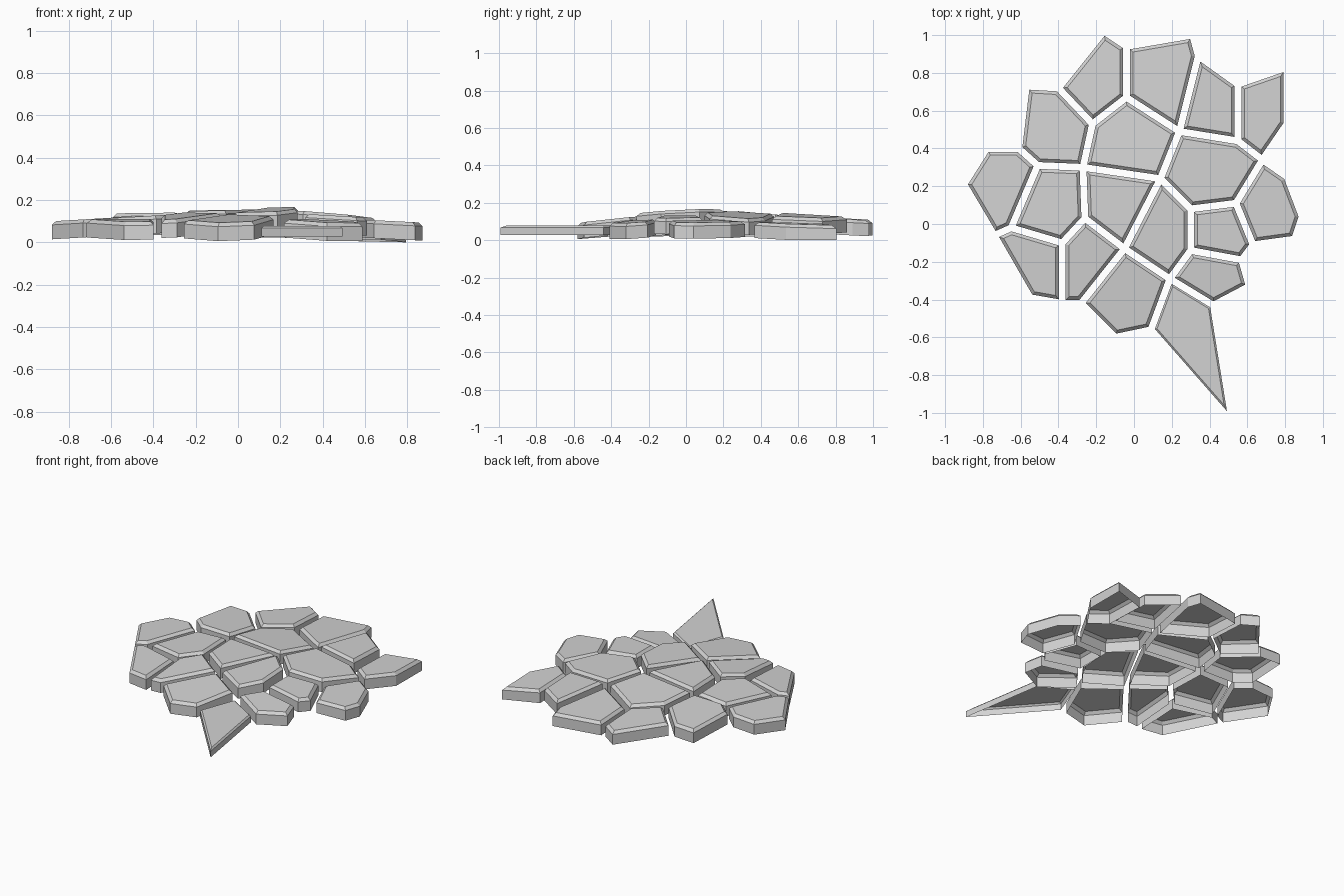
import bpy
import bmesh
from mathutils import Vector

default_cube = bpy.data.objects.get("Cube")
if default_cube:
    bpy.data.objects.remove(default_cube, do_unlink=True)

# One plain stone colour
grey = (0.65, 0.65, 0.65, 1.0)
stone_grey = bpy.data.materials.new("stone_grey")
stone_grey.use_nodes = True
stone_grey.diffuse_color = grey
stone_grey.node_tree.nodes["Principled BSDF"].inputs["Base Color"].default_value = grey

# Junctions of the joint lines between the stones, one per letter
LETTERS = "abcdefghijklmnopqrstuvwxyzABCDEFGHIJKLMNOP"
JOINTS = [
    (-.04, .67), (-.22, .53), (.24, .49), (.55, .44), (.68, .34), (-.27, .30),
    (.14, .24), (.30, .08), (.54, .11), (-.51, .31), (-.61, .40), (-.65, -.02),
    (-.74, -.06), (-.26, .03), (-.38, -.10), (-.05, -.13), (.30, -.14), (.19, -.29),
    (.57, -.19), (.63, -.11), (.42, -.43), (.09, -.56), (-.28, -.42), (-.38, -.42),
    (-.16, 1.02), (-.40, .72), (-.04, .94), (.31, 1.0), (.34, .89), (.55, .74),
    (.81, .83), (.81, .53), (.81, .25), (.89, .04), (.85, -.08), (-.57, .73),
    (-.78, .40), (-.90, .21), (-.55, -.39), (-.10, -.60), (.52, -1.05), (.61, -.33),
]
POINT = {letter: Vector(xy) for letter, xy in zip(LETTERS, JOINTS)}

# Each stone: its corners anticlockwise, top height, slope along x and along y
STONES = [
    ("yzbaA", .12, 0, -.05),
    ("AacCB", .115, 0, -.05),
    ("CcdD", .13, -.08, -.04),
    ("DdeFE", .09, -.04, -.03),
    ("Jkjfbz", .13, 0, -.06),
    ("abfgc", .14, 0, -.09),
    ("cghied", .135, -.08, -.03),
    ("eitIHG", .1, -.05, 0),
    ("KLmljk", .11, .06, 0),
    ("jlonf", .125, .06, 0),
    ("fnpg", .15, .03, 0),
    ("gprqh", .155, .06, .05),
    ("hqsti", .125, -.06, 0),
    ("qruPs", .1, -.04, .06),
    ("pwNvr", .11, .02, .1),
    ("rvOu", .078, 0, 0),
    ("lmMxo", .105, .02, .05),
    ("noxwp", .125, .04, .08),
]
HALF_JOINT = .018
POINTED_STONE = "rvOu"


def inset(outline, distance):
    """Move every side of an anticlockwise outline inward."""
    result = []
    for i, corner in enumerate(outline):
        before = (corner - outline[i - 1]).normalized()
        after = (outline[(i + 1) % len(outline)] - corner).normalized()
        n1 = Vector((-before.y, before.x))
        n2 = Vector((-after.y, after.x))
        result.append(corner + (n1 + n2) * distance / (1 + n1.dot(n2)))
    return result


def make_stone(name, corners, height, slope_x, slope_y):
    """Tilted shell with a bevelled top edge and an open underside."""
    thickness = .05 if corners == POINTED_STONE else .085
    bevel = thickness * .2
    outline = inset([POINT[c] for c in corners], HALF_JOINT)
    middle = sum(outline, Vector((0, 0))) / len(outline)
    bm = bmesh.new()

    def ring(points, drop):
        verts = []
        for p in points:
            z = height + (p.x - middle.x) * slope_x + (p.y - middle.y) * slope_y - drop
            verts.append(bm.verts.new((p.x, p.y, max(z, 0))))
        return verts

    rings = [ring(outline, thickness), ring(outline, bevel), ring(inset(outline, bevel), 0)]
    for low, high in zip(rings, rings[1:]):
        for i in range(len(low)):
            bm.faces.new((low[i - 1], low[i], high[i], high[i - 1]))
    bm.faces.new(rings[-1])
    mesh = bpy.data.meshes.new(name)
    bm.to_mesh(mesh)
    bm.free()
    mesh.materials.append(stone_grey)
    bpy.context.collection.objects.link(bpy.data.objects.new(name, mesh))


# Lay the paving
for number, stone in enumerate(STONES, start=1):
    make_stone(f"paving_stone_{number}", *stone)
